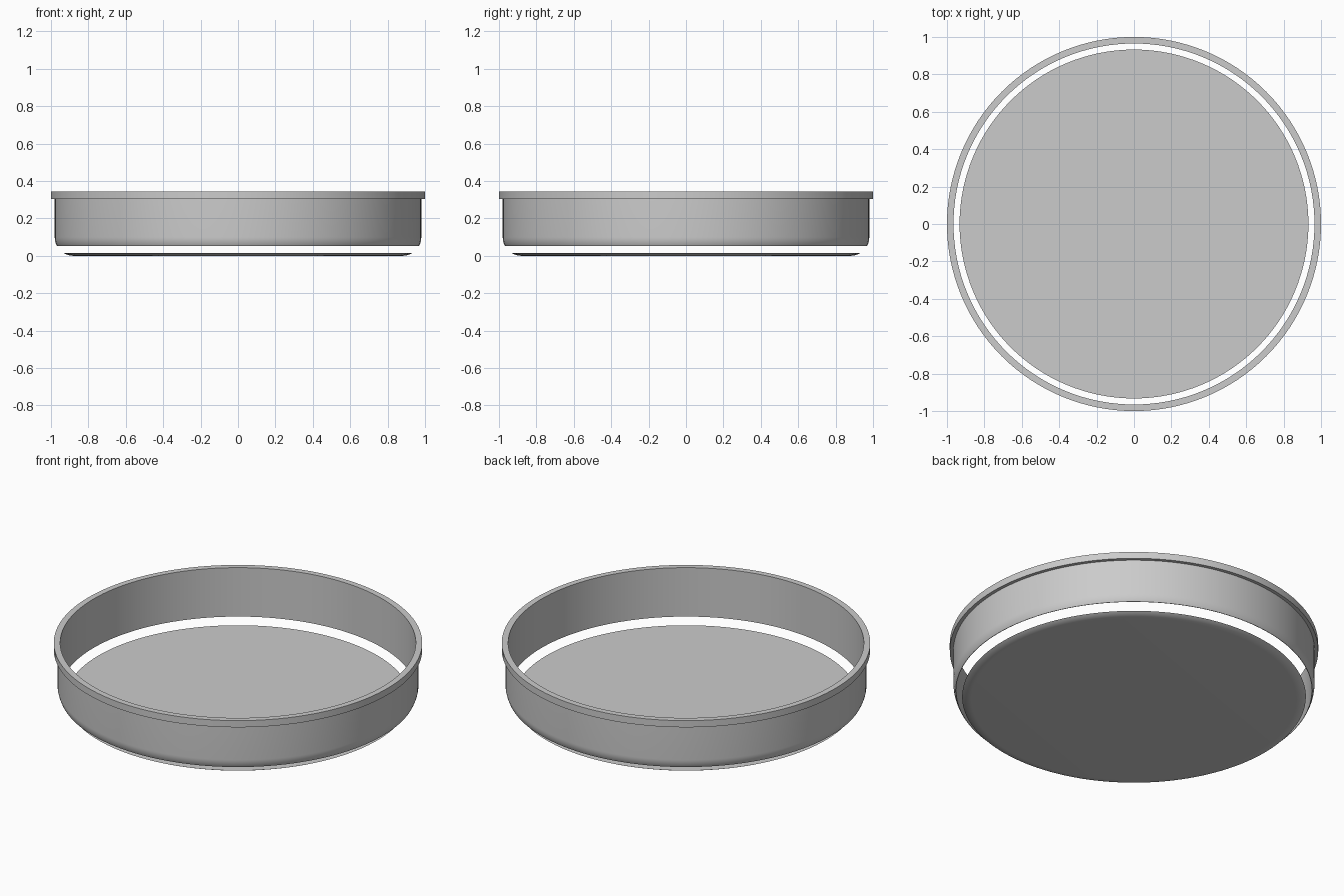
import bpy
import bmesh
import math
from mathutils import Vector

cube = bpy.data.objects.get("Cube")
if cube:
    bpy.data.objects.remove(cube, do_unlink=True)

# Plain grey metal
metal = bpy.data.materials.new("grey metal")
metal.use_nodes = True
grey = (0.6, 0.6, 0.6, 1)
metal.diffuse_color = grey
metal.node_tree.nodes["Principled BSDF"].inputs["Base Color"].default_value = grey

SEGMENTS = 128
WALL, INNER, LIP = 0.98, 0.965, 1.0    # radii
LIP_BASE, TOP = 0.305, 0.345           # heights
FILLET = 0.10                          # rounded bottom corner


def fillet(z_from, z_to, steps=6):
    """Points of the rounded bottom corner between two heights."""
    centre = WALL - FILLET
    a, b = (math.asin((FILLET - z) / FILLET) for z in (z_from, z_to))
    angles = [a + (b - a) * i / steps for i in range(steps + 1)]
    return [(centre + FILLET * math.cos(t), FILLET - FILLET * math.sin(t)) for t in angles]


def lathe(name, profile):
    """Spin a radius/height profile about the z axis."""
    bm = bmesh.new()
    verts = [bm.verts.new((r, 0, z)) for r, z in profile]
    edges = [bm.edges.new(pair) for pair in zip(verts, verts[1:])]
    bmesh.ops.spin(bm, geom=verts + edges, cent=Vector(), axis=Vector((0, 0, 1)),
                   angle=math.tau, steps=SEGMENTS, use_merge=True)
    bmesh.ops.remove_doubles(bm, verts=bm.verts, dist=0.0001)
    # Cap any open rims with flat discs
    rims = [e for e in bm.edges if e.is_boundary]
    bmesh.ops.holes_fill(bm, edges=rims, sides=0)
    bmesh.ops.recalc_face_normals(bm, faces=bm.faces)
    mesh = bpy.data.meshes.new(name)
    bm.to_mesh(mesh)
    bm.free()
    mesh.materials.append(metal)
    obj = bpy.data.objects.new(name, mesh)
    bpy.context.collection.objects.link(obj)
    bpy.ops.object.select_all(action="DESELECT")
    obj.select_set(True)
    bpy.context.view_layer.objects.active = obj
    bpy.ops.object.shade_smooth_by_angle(angle=math.radians(30))
    return obj


# Side wall with a stepped lip and a tapering lower edge
corner = fillet(0.052, FILLET)
lathe("side_wall", [(INNER, TOP), (INNER, corner[0][1])] + corner +
      [(WALL, LIP_BASE), (LIP, LIP_BASE), (LIP, TOP), (INNER, TOP)])

# Separate base plate, flat on top with a rounded underside
lathe("base_plate", fillet(0, 0.015))
